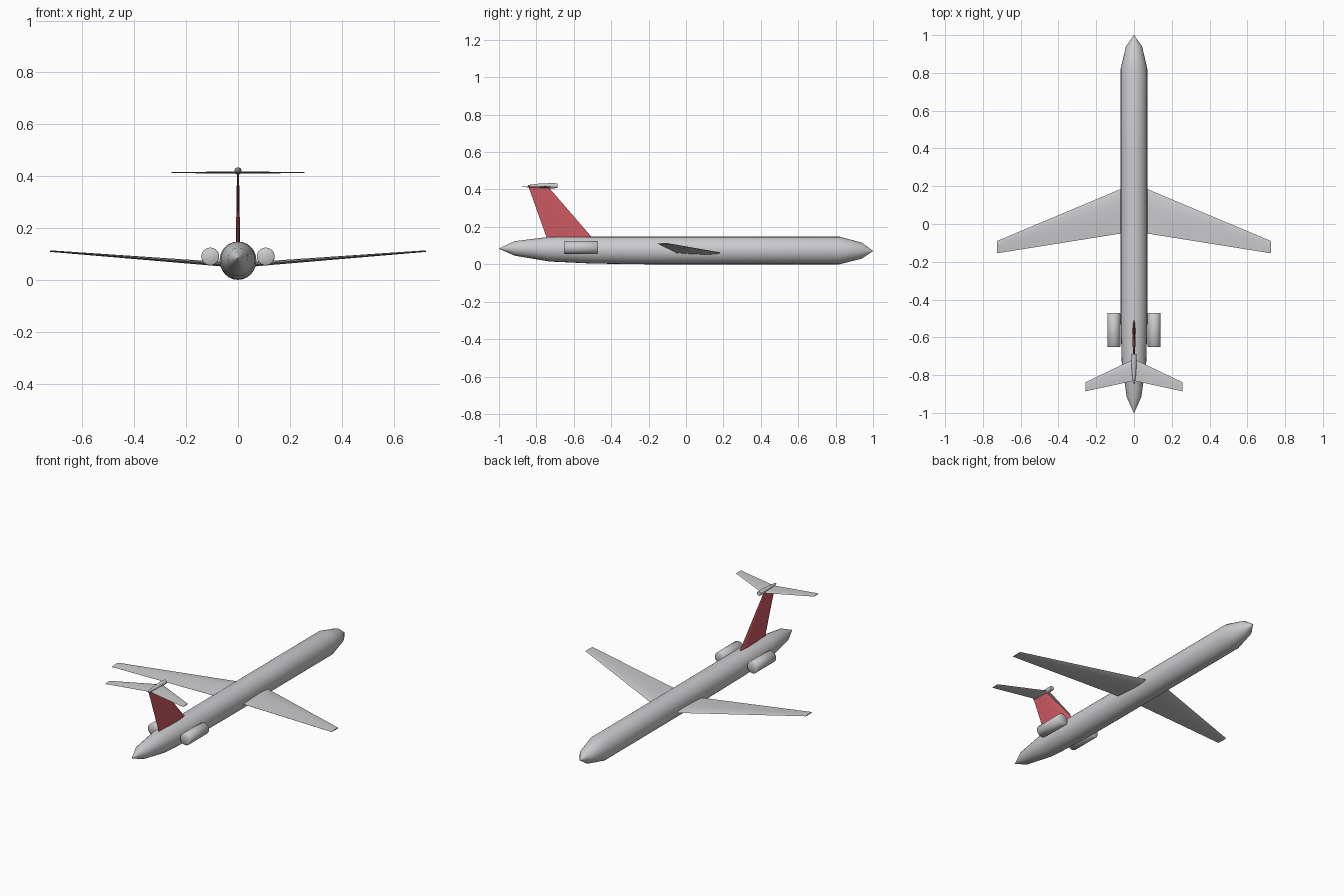
import bpy, bmesh, math

if "Cube" in bpy.data.objects:
    bpy.data.objects.remove(bpy.data.objects["Cube"])


def material(name, rgb):
    m = bpy.data.materials.new(name)
    m.diffuse_color = (*rgb, 1)
    m.use_nodes = True
    m.node_tree.nodes["Principled BSDF"].inputs["Base Color"].default_value = m.diffuse_color
    return m


GREY = material("light_grey", (0.6, 0.6, 0.62))
RED = material("fin_red", (0.6, 0.1, 0.12))


def loft(name, rings, mat, angle=35, mirror=False):
    """Skin a row of equal-length point rings and cap both ends."""
    bm = bmesh.new()
    rows = [[bm.verts.new(p) for p in ring] for ring in rings]
    n = len(rows[0])
    for a, b in zip(rows, rows[1:]):
        for i in range(n):
            j = (i + 1) % n
            bm.faces.new((a[i], a[j], b[j], b[i]))
    bm.faces.new(rows[0])
    bm.faces.new(rows[-1])
    bmesh.ops.recalc_face_normals(bm, faces=bm.faces)
    mesh = bpy.data.meshes.new(name)
    bm.to_mesh(mesh)
    bm.free()
    mesh.materials.append(mat)
    ob = bpy.data.objects.new(name, mesh)
    bpy.context.collection.objects.link(ob)
    bpy.ops.object.select_all(action='DESELECT')
    ob.select_set(True)
    bpy.context.view_layer.objects.active = ob
    bpy.ops.object.shade_smooth_by_angle(angle=math.radians(angle))
    if mirror:
        ob.modifiers.new("Mirror", 'MIRROR').use_mirror_merge = False
    return ob


def ring(y, z, rx, rz, x=0, n=24):
    """Ellipse lying across the length of the aircraft."""
    return [(x + rx * math.cos(2 * math.pi * i / n), y,
             z + rz * math.sin(2 * math.pi * i / n)) for i in range(n)]


# Thin symmetric section: (chord fraction, half-thickness fraction)
SECTION = [(0, 0), (0.08, 0.6), (0.3, 1), (0.65, 0.65), (1, 0.05),
           (1, -0.05), (0.65, -0.65), (0.3, -1), (0.08, -0.6)]


def wing_section(x, lead, trail, z, half):
    return [(x, lead + (trail - lead) * c, z + half * t) for c, t in SECTION]


def fin_section(z, lead, trail, half):
    return [(half * t, lead + (trail - lead) * c, z) for c, t in SECTION]


# Fuselage: y, centre height, half width, half height
stations = [(-1, 0.084, 0.001, 0.001), (-0.915, 0.085, 0.039, 0.039),
            (-0.73, 0.081, 0.065, 0.066), (-0.5, 0.076, 0.071, 0.072),
            (-0.2, 0.074, 0.071, 0.074), (0.3, 0.074, 0.071, 0.074),
            (0.82, 0.074, 0.071, 0.074), (0.94, 0.073, 0.043, 0.043),
            (1, 0.071, 0.001, 0.001)]
loft("fuselage", [ring(*s) for s in stations], GREY)

# Main wings
loft("main_wings", [wing_section(0.03, 0.202, -0.044, 0.058, 0.009),
                    wing_section(0.725, -0.09, -0.155, 0.111, 0.003)],
     GREY, mirror=True)

# Engines with slightly softened ends
loft("engines", [ring(y, 0.09, r, r, 0.107) for y, r in
                 [(-0.652, 0.030), (-0.648, 0.0345),
                  (-0.474, 0.0345), (-0.47, 0.030)]],
     GREY, angle=89, mirror=True)

# Tail fin
loft("tail_fin", [fin_section(0.10, -0.465, -0.73, 0.009),
                  fin_section(0.415, -0.737, -0.842, 0.004)], RED)

# Fairing on top of the fin
loft("fin_top_fairing", [ring(y, 0.42, r, r, n=16) for y, r in
                         [(-0.845, 0.004), (-0.79, 0.011),
                          (-0.72, 0.014), (-0.688, 0.013)]], GREY)

# Tailplane
loft("tailplane", [wing_section(0.0, -0.715, -0.83, 0.414, 0.004),
                   wing_section(0.257, -0.838, -0.886, 0.414, 0.002)],
     GREY, mirror=True)
